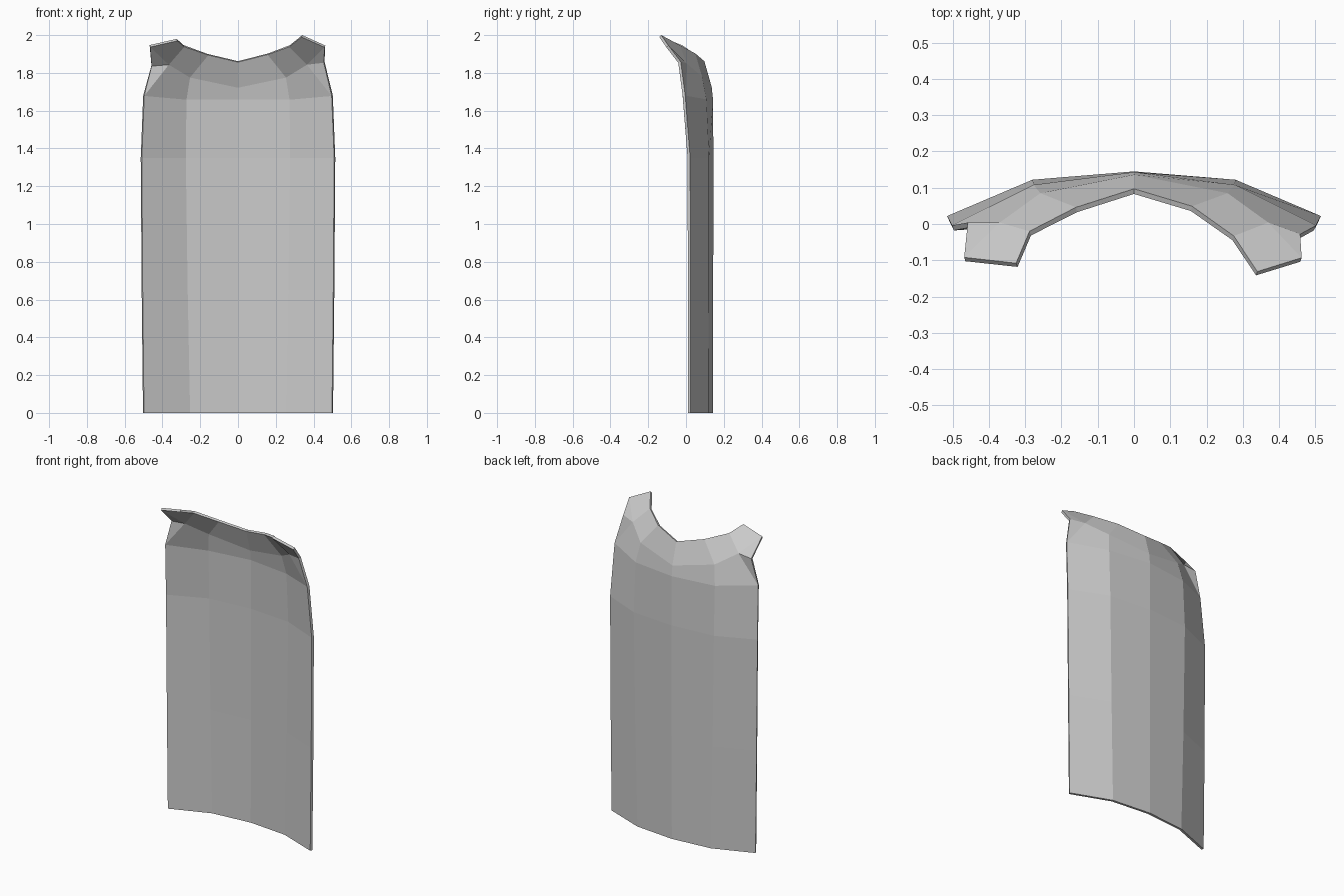
import bpy
import bmesh

cube = bpy.data.objects.get("Cube")
if cube:
    bpy.data.objects.remove(cube, do_unlink=True)

# Plain grey cloth
cloth = bpy.data.materials.new("grey_cloth")
cloth.use_nodes = True
grey = (0.6, 0.6, 0.6, 1)
cloth.diffuse_color = grey
cloth.node_tree.nodes["Principled BSDF"].inputs["Base Color"].default_value = grey

bm = bmesh.new()

# Hanging panel: each row runs from the spine to the side edge
ROWS = [
    [(0, .142, 0), (.257, .118, 0), (.503, .024, 0)],
    [(0, .144, .65), (.27, .121, .65), (.51, .024, .65)],
    [(0, .145, 1.35), (.28, .122, 1.35), (.515, .022, 1.35)],
    [(0, .143, 1.66), (.277, .108, 1.66), (.502, -.004, 1.68)],
]
YOKE = [(0, .136, 1.725), (.258, .085, 1.78), (.37, .004, 1.85)]

# Neck edge, shoulder tip and side notch differ slightly on each side
COLLAR = {
    1: [(0, .097, 1.862), (.16, .049, 1.903), (.275, -.033, 1.947),
        (.34, -.131, 2.0), (.462, -.093, 1.945), (.458, -.028, 1.86)],
    -1: [(0, .097, 1.862), (.16, .046, 1.9), (.288, -.02, 1.947),
         (.325, -.108, 1.98), (.468, -.092, 1.947), (.458, .004, 1.84)],
}


def build_half(side):
    def verts(points):
        return [bm.verts.new((side * x, y, z)) for x, y, z in points]

    def face(*corners):
        bm.faces.new(corners if side > 0 else corners[::-1])

    rows = [verts(r) for r in ROWS]
    for low, high in zip(rows, rows[1:]):
        for i in range(2):
            face(low[i + 1], low[i], high[i], high[i + 1])

    # Yoke above the panel
    spine, middle, edge = rows[-1]
    y0, y1, y2 = verts(YOKE)
    n0, n1, n2, tip, corner, notch = verts(COLLAR[side])
    face(middle, spine, y0, y1)
    face(edge, middle, y1, y2)
    face(edge, y2, notch)

    # Collar flaring forward to the shoulder tip
    face(y1, y0, n0, n1)
    face(y2, y1, n1, n2)
    face(y2, n2, tip, corner)
    face(notch, y2, corner)


for side in (1, -1):
    build_half(side)
bmesh.ops.remove_doubles(bm, verts=bm.verts, dist=0.0005)
bm.normal_update()

mesh = bpy.data.meshes.new("cape")
bm.to_mesh(mesh)
bm.free()
mesh.materials.append(cloth)
cape = bpy.data.objects.new("cape", mesh)
bpy.context.collection.objects.link(cape)

# Cloth thickness, grown towards the front
thickness = cape.modifiers.new("thickness", "SOLIDIFY")
thickness.thickness = 0.015
thickness.offset = -1
